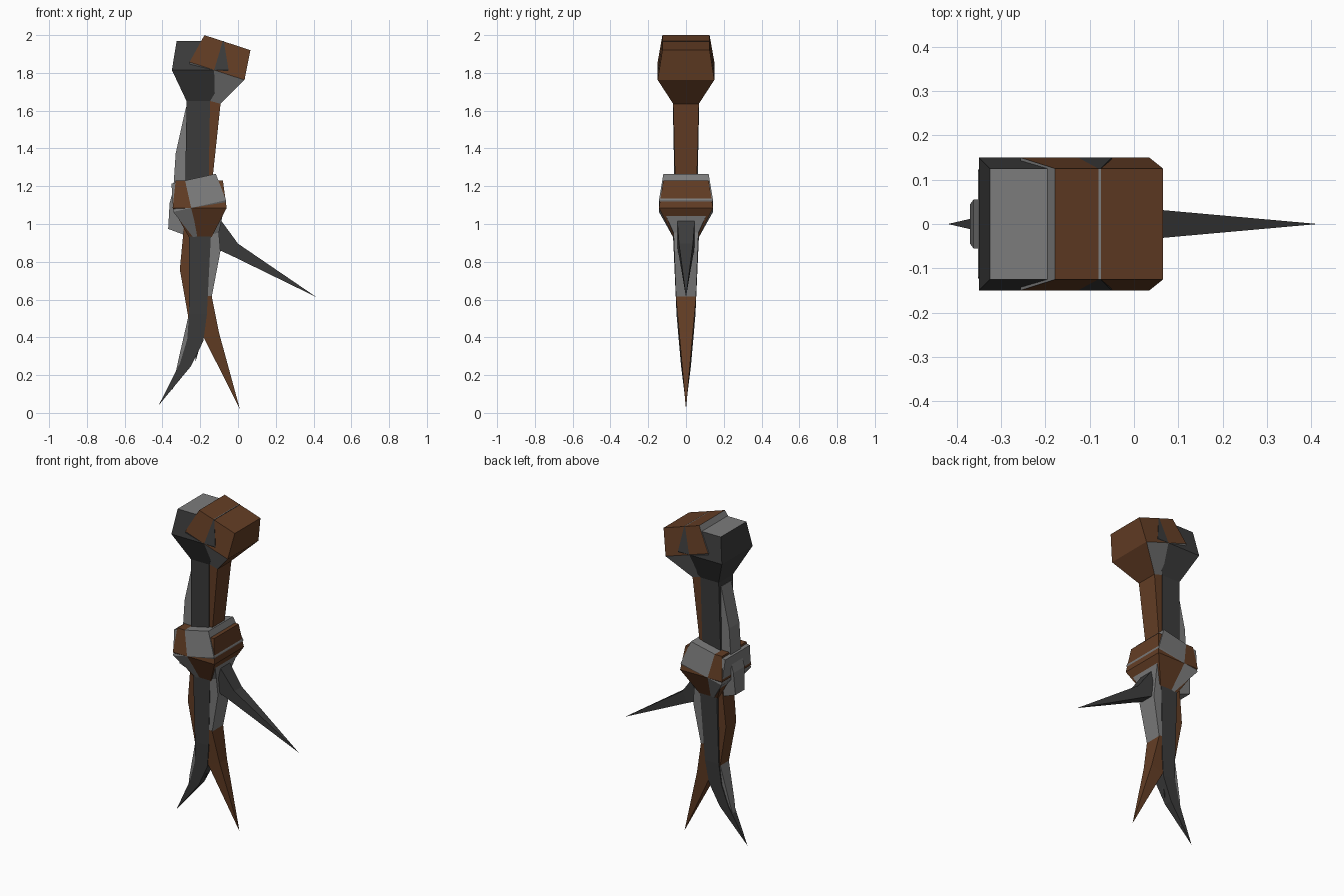
import bpy, bmesh, math


def material(name, rgb):
    m = bpy.data.materials.new(name)
    m.diffuse_color = (*rgb, 1)
    return m


MATS = [material("dark grey", (0.045, 0.045, 0.045)),
        material("mid grey", (0.2, 0.2, 0.2)),
        material("brown", (0.125, 0.047, 0.018))]
DARK, GREY, BROWN = 0, 1, 2


def limb(name, sections, colour):
    """Square tube through (x, z, tilt, half x, half y) sections.
    colour: index, or rule(segment, side); sides are front, right, back, left,
    and caps are segments -1 (start) and -2 (end)."""
    rule = colour if callable(colour) else (lambda seg, side: colour)
    bm = bmesh.new()
    rings = []
    for x, z, tilt, hx, hy in sections:
        c, s = math.cos(math.radians(tilt)), math.sin(math.radians(tilt))
        if hx == 0:
            rings.append([bm.verts.new((x, 0, z))])
        else:
            rings.append([bm.verts.new((x + c * u * hx, v * hy, z - s * u * hx))
                          for u, v in ((-1, -1), (1, -1), (1, 1), (-1, 1))])
    for i, (a, b) in enumerate(zip(rings, rings[1:])):
        for k in range(4):
            n = (k + 1) % 4
            vs = [a[k], a[n], b[0]] if len(b) == 1 else [a[k], a[n], b[n], b[k]]
            bm.faces.new(vs).material_index = rule(i, k)
    for ring, tag in ((rings[0], -1), (rings[-1], -2)):
        if len(ring) == 4:
            bm.faces.new(ring).material_index = rule(tag, 0)
    bmesh.ops.recalc_face_normals(bm, faces=bm.faces)
    me = bpy.data.meshes.new(name)
    bm.to_mesh(me)
    bm.free()
    for m in MATS:
        me.materials.append(m)
    ob = bpy.data.objects.new(name, me)
    bpy.context.collection.objects.link(ob)


def brown_rule(seg, side):
    # grey on the left of the head and on front/back of the taper below it
    if (seg == 0 and side == 3) or (seg == 1 and side in (0, 2)):
        return GREY
    return BROWN


# upper bones with block heads
limb("dark_upper_bone",
     [(-0.2, 1.968, 0, 0.125, 0.125), (-0.2, 1.815, 0, 0.15, 0.15),
      (-0.21, 1.65, 0, 0.062, 0.07), (-0.217, 1.25, 0, 0.062, 0.062),
      (-0.21, 1.08, 0, 0.06, 0.06)],
     lambda seg, side: GREY if seg == -1 else DARK)
limb("brown_upper_bone",
     [(-0.056, 1.96, 18, 0.128, 0.125), (-0.111, 1.81, 18, 0.153, 0.15),
      (-0.162, 1.655, 15, 0.072, 0.068), (-0.2, 1.25, 4, 0.066, 0.058),
      (-0.2, 1.08, 0, 0.06, 0.057)], brown_rule)
limb("grey_side_bone",
     [(-0.245, 1.62, 0, 0.03, 0.05), (-0.275, 1.37, 5, 0.055, 0.05),
      (-0.29, 1.1, 4, 0.058, 0.05)], GREY)
limb("grey_side_block",
     [(-0.295, 1.17, 4, 0.05, 0.055), (-0.305, 1.1, 10, 0.058, 0.055),
      (-0.318, 0.955, 20, 0.055, 0.045)], GREY)

# knuckles at the middle joint
limb("brown_knuckle",
     [(-0.205, 1.23, 0, 0.125, 0.12), (-0.203, 1.085, 0, 0.143, 0.143),
      (-0.2, 0.93, 0, 0.06, 0.066)], BROWN)
limb("grey_knuckle_and_lower_bone",
     [(-0.235, 1.24, -12.5, 0.12, 0.12), (-0.203, 1.095, -12.5, 0.143, 0.143),
      (-0.168, 0.94, -12, 0.068, 0.066), (-0.155, 0.85, -5, 0.062, 0.062),
      (-0.198, 0.61, 0, 0.058, 0.053)], GREY)

# lower bones and claws
limb("brown_claw",
     [(-0.198, 0.62, 0, 0.058, 0.054), (-0.14, 0.41, -20, 0.042, 0.036),
      (0.01, 0.02, 0, 0, 0)], BROWN)
limb("dark_lower_bone_and_claw",
     [(-0.2, 0.97, 0, 0.058, 0.07), (-0.212, 0.52, 0, 0.047, 0.05),
      (-0.226, 0.385, 5, 0.043, 0.038), (-0.278, 0.255, 15, 0.03, 0.026),
      (-0.42, 0.04, 0, 0, 0)], DARK)
limb("brown_rear_bone",
     [(-0.235, 1.0, 0, 0.05, 0.055), (-0.255, 0.76, 0, 0.053, 0.05),
      (-0.225, 0.5, 0, 0.037, 0.042)], BROWN)
limb("grey_rear_claw",
     [(-0.225, 0.51, 0, 0.038, 0.042), (-0.285, 0.28, 15, 0.03, 0.024),
      (-0.35, 0.12, 0, 0, 0)], GREY)
limb("dark_spur",
     [(-0.2, 0.45, 0, 0.025, 0.02), (-0.225, 0.27, 0, 0, 0)], DARK)
limb("dark_side_claw",
     [(-0.16, 0.97, -80, 0.07, 0.047), (-0.105, 0.945, -78, 0.075, 0.046),
      (-0.015, 0.863, -65, 0.036, 0.037), (0.415, 0.613, 0, 0, 0)], DARK)

# rest the lowest tip on the ground
for ob in bpy.context.collection.objects:
    ob.location.z = -0.02 + 0.02 * 1.0
